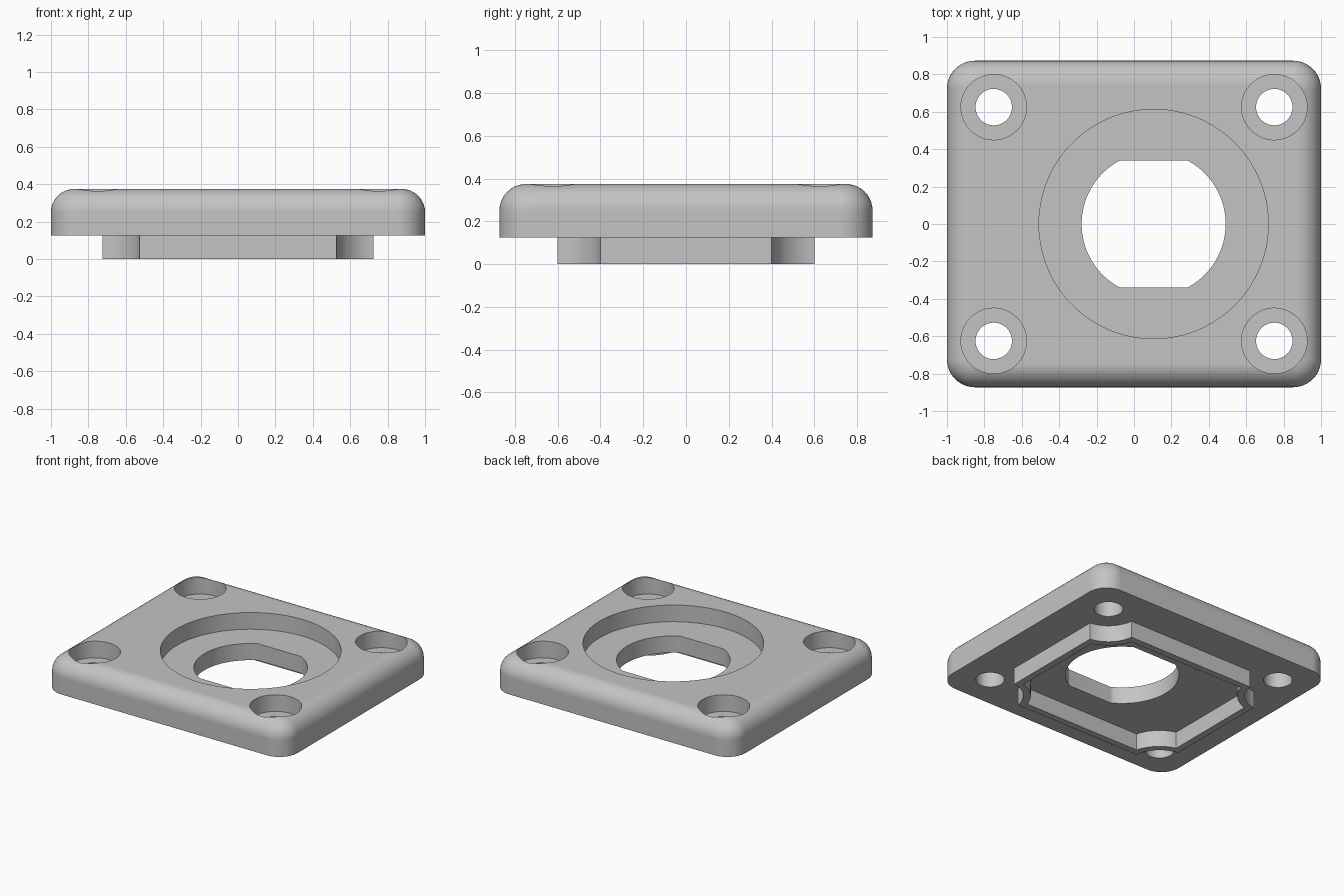
import bpy
import bmesh
from math import pi, cos, sin, sqrt, asin

cube = bpy.data.objects.get("Cube")
if cube:
    bpy.data.objects.remove(cube, do_unlink=True)

HALF_X, HALF_Y = 1.0, 0.873
BASE, FLOOR, TOP = 0.125, 0.25, 0.375
HOLE_X, HOLE_Y = 0.75, 0.625
BORE_X = 0.105

grey = bpy.data.materials.new("plain grey")
grey.use_nodes = True
grey.diffuse_color = (0.55, 0.55, 0.55, 1)
grey.node_tree.nodes["Principled BSDF"].inputs["Base Color"].default_value = grey.diffuse_color


def loft(name, rings):
    """Closed solid through stacked rings of (x, y, z) points."""
    bm = bmesh.new()
    loops = [[bm.verts.new(p) for p in ring] for ring in rings]
    n = len(loops[0])
    for low, high in zip(loops, loops[1:]):
        for i in range(n):
            j = (i + 1) % n
            bm.faces.new((low[i], low[j], high[j], high[i]))
    bm.faces.new(loops[0][::-1])
    bm.faces.new(loops[-1])
    bmesh.ops.recalc_face_normals(bm, faces=bm.faces)
    mesh = bpy.data.meshes.new(name)
    bm.to_mesh(mesh)
    bm.free()
    mesh.materials.append(grey)
    obj = bpy.data.objects.new(name, mesh)
    bpy.context.collection.objects.link(obj)
    return obj


def prism(name, outline, z0, z1):
    return loft(name, [[(x, y, z) for x, y in outline] for z in (z0, z1)])


def arc(cx, cy, r, a0, a1, steps):
    return [(cx + r * cos(a0 + (a1 - a0) * i / steps),
             cy + r * sin(a0 + (a1 - a0) * i / steps)) for i in range(steps + 1)]


def circle(cx, cy, r, steps=64):
    return arc(cx, cy, r, 0, 2 * pi, steps)[:-1]


def rounded_rectangle(hx, hy, r):
    points = []
    for k, (sx, sy) in enumerate(((1, 1), (-1, 1), (-1, -1), (1, -1))):
        points += arc(sx * (hx - r), sy * (hy - r), r, k * pi / 2, (k + 1) * pi / 2, 12)
    return points


def notched_rectangle(hx, hy, r):
    """Rectangle whose corners are scooped out around the screw holes."""
    ax = pi + asin((HOLE_X - hx) / r) + pi / 2
    ay = pi - asin((HOLE_Y - hy) / r)
    quarter = arc(HOLE_X, HOLE_Y, r, 3 * pi - ax, 2 * pi - ay, 0 + 1)
    # Scoop runs from the side wall to the end wall
    start = 1.5 * pi - asin((HOLE_X - hx) / r)
    end = pi - asin((HOLE_Y - hy) / r)
    start, end = 1.5 * pi - asin((HOLE_X - hx) / r), pi + asin(-(HOLE_Y - hy) / r)
    end = pi - asin(-(HOLE_Y - hy) / r)
    quarter = arc(HOLE_X, HOLE_Y, r, start, end, 16)
    points = []
    for sx, sy in ((1, 1), (-1, 1), (-1, -1), (1, -1)):
        corner = [(sx * x, sy * y) for x, y in quarter]
        points += corner if sx * sy > 0 else corner[::-1]
    return points


def boolean(target, other, operation):
    mod = target.modifiers.new(operation.lower(), 'BOOLEAN')
    mod.operation, mod.object, mod.solver = operation, other, 'EXACT'
    bpy.context.view_layer.objects.active = target
    bpy.ops.object.modifier_apply(modifier=mod.name)
    bpy.data.objects.remove(other, do_unlink=True)


# Plate with rounded corners and a rounded upper edge
FILLET, CORNER, STEPS = 0.125, 0.15, 10
rings = [[(x, y, BASE) for x, y in rounded_rectangle(HALF_X, HALF_Y, CORNER)]]
for i in range(STEPS + 1):
    a = i / STEPS * pi / 2
    inset = FILLET * (1 - cos(a))
    outline = rounded_rectangle(HALF_X - inset, HALF_Y - inset, CORNER - inset)
    rings.append([(x, y, TOP - FILLET * (1 - sin(a))) for x, y in outline])
plate = loft("mounting_plate", rings)

# Thin locating rim under the plate
WALL, SCOOP = 0.05, 0.226
rim = prism("rim", notched_rectangle(0.725, 0.6, SCOOP), 0, BASE + 0.03)
inside = prism("rim_inside", notched_rectangle(0.725 - WALL, 0.6 - WALL, SCOOP + WALL), -0.1, BASE)
boolean(plate, rim, 'UNION')
boolean(plate, inside, 'DIFFERENCE')

# Round recess with a double-flat opening
boolean(plate, prism("recess", circle(BORE_X, 0, 0.613, 96), FLOOR, 1), 'DIFFERENCE')
flat = asin(0.34 / 0.385)
opening = arc(BORE_X, 0, 0.385, -flat, flat, 32) + arc(BORE_X, 0, 0.385, pi - flat, pi + flat, 32)
boolean(plate, prism("opening", opening, -1, 1), 'DIFFERENCE')

# Counterbored screw holes
for sx in (-1, 1):
    for sy in (-1, 1):
        x, y = sx * HOLE_X, sy * HOLE_Y
        boolean(plate, prism("counterbore", circle(x, y, 0.175), FLOOR, 1), 'DIFFERENCE')
        boolean(plate, prism("screw_hole", circle(x, y, 0.0975, 48), -1, 1), 'DIFFERENCE')

# Smooth curves, crisp edges
bpy.ops.object.select_all(action='DESELECT')
plate.select_set(True)
bpy.context.view_layer.objects.active = plate
bpy.ops.object.shade_smooth_by_angle(angle=pi / 6)
normals = plate.modifiers.new("weighted normals", 'WEIGHTED_NORMAL')
normals.keep_sharp = True
